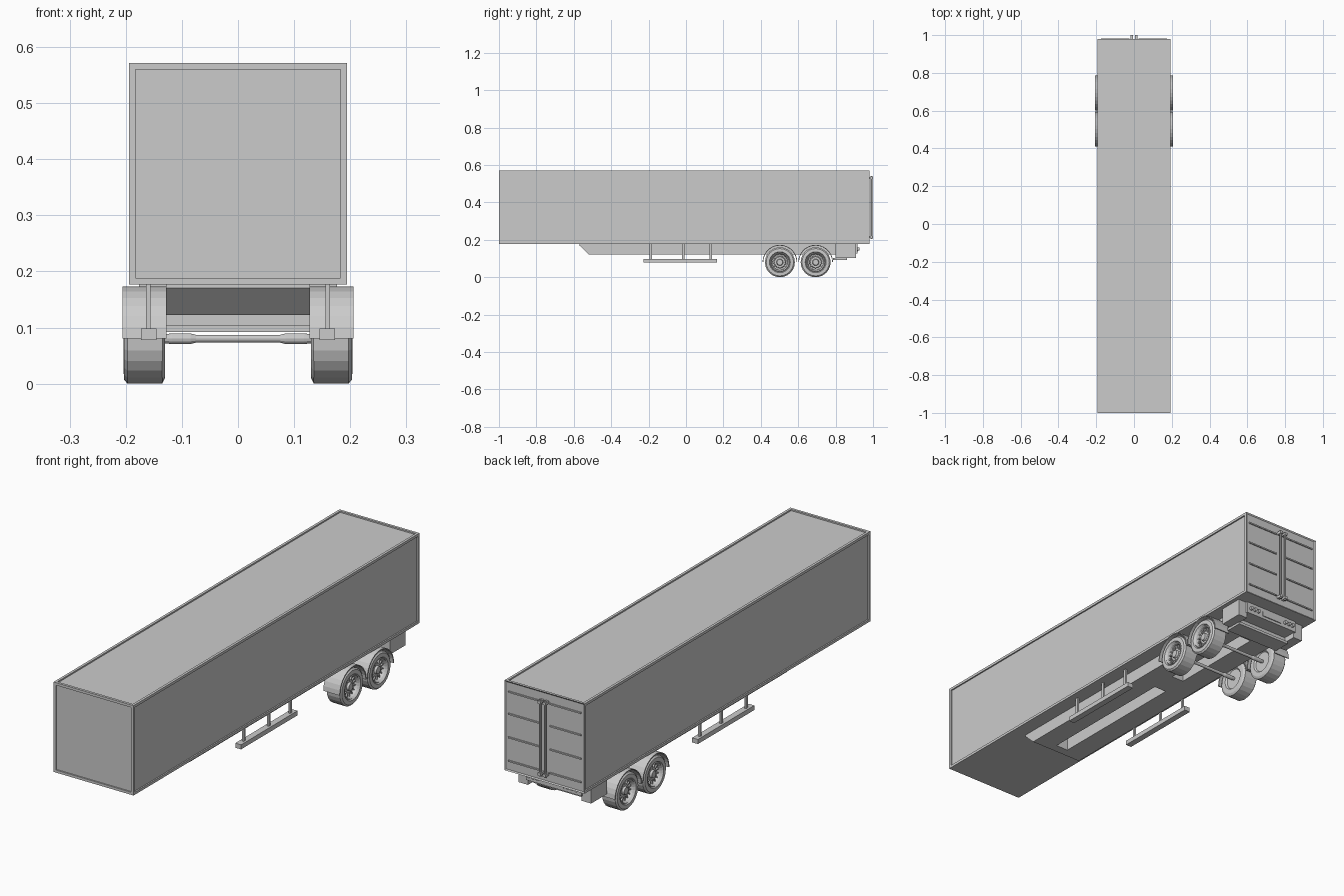
import bpy, bmesh, math
from mathutils import Vector, Matrix

if "Cube" in bpy.data.objects:
    bpy.data.objects.remove(bpy.data.objects["Cube"])


def finish(name, bm, mirror=False):
    bmesh.ops.recalc_face_normals(bm, faces=bm.faces[:])
    me = bpy.data.meshes.new(name)
    bm.to_mesh(me)
    bm.free()
    ob = bpy.data.objects.new(name, me)
    bpy.context.collection.objects.link(ob)
    if mirror:
        ob.modifiers.new("mirror", 'MIRROR').use_mirror_merge = False
    return ob


def add_box(bm, x, y, z):
    size = (x[1] - x[0], y[1] - y[0], z[1] - z[0])
    mid = Vector((sum(x) / 2, sum(y) / 2, sum(z) / 2))
    m = Matrix.Translation(mid) @ Matrix.Diagonal((*size, 1))
    return bmesh.ops.create_cube(bm, size=1, matrix=m)["verts"]


def boxes(name, items, mirror=False):
    bm = bmesh.new()
    for it in items:
        add_box(bm, *it)
    return finish(name, bm, mirror)


def extrude_x(name, profile, x0, x1, mirror=False):
    """Extrude a (y, z) outline across x."""
    bm = bmesh.new()
    f = bm.faces.new([bm.verts.new((x0, y, z)) for y, z in profile])
    ext = bmesh.ops.extrude_face_region(bm, geom=[f])["geom"]
    bmesh.ops.translate(bm, vec=(x1 - x0, 0, 0),
                        verts=[v for v in ext if isinstance(v, bmesh.types.BMVert)])
    bm.faces.ensure_lookup_table()
    return finish(name, bm, mirror)


def lathe_x(name, profile, y, z, steps, mirror=False):
    """Revolve an (x, radius) outline about a cross axle at y, z."""
    bm = bmesh.new()
    vs = [bm.verts.new((x, y, z - r)) for x, r in profile]
    es = [bm.edges.new(p) for p in zip(vs, vs[1:])]
    bmesh.ops.spin(bm, geom=vs + es, cent=(0, y, z), axis=(1, 0, 0),
                   angle=math.tau, steps=steps)
    bmesh.ops.remove_doubles(bm, verts=bm.verts[:], dist=1e-5)
    return finish(name, bm, mirror)


def rod(bm, y, z, x, r, depth, axis, n=12):
    rot = Matrix.Rotation(math.pi / 2, 4, axis) if axis in "XY" else Matrix()
    bmesh.ops.create_cone(bm, cap_ends=True, segments=n, radius1=r, radius2=r, depth=depth,
                          matrix=Matrix.Translation((x, y, z)) @ rot)


# Cargo box with recessed panels on every face but the floor
bm = bmesh.new()
add_box(bm, (-.194, .194), (-1, .98), (.177, .571))
bm.normal_update()
panels = [f for f in bm.faces if f.normal.z > -.5 and f.normal.y < .5]
rear = [f for f in bm.faces if f.normal.y > .5]
bmesh.ops.inset_individual(bm, faces=panels, thickness=.016)
for fs, d in ((panels, .006),):
    for f in fs:
        n = f.normal.copy()
        new = bmesh.ops.extrude_discrete_faces(bm, faces=[f])["faces"][0]
        bmesh.ops.translate(bm, vec=-n * d, verts=new.verts[:])
bmesh.ops.inset_individual(bm, faces=rear, thickness=.008)
bmesh.ops.translate(bm, vec=(0, -.004, 0), verts=rear[0].verts[:])
finish("cargo_box", bm)

# Rear doors: horizontal ribs, lock rods and their brackets
boxes("door_ribs", [((.024, .176), (.974, .981), (z - .003, z + .003))
                    for z in (.222, .325, .428, .525)], True)
bm = bmesh.new()
rod(bm, .992, .372, .012, .005, .336, "Z", 8)
for z in (.215, .53):
    add_box(bm, (.005, .019), (.974, 1.0), (z - .006, z + .006))
finish("door_lock_rods", bm, True)

# Chassis: two wide rails joined by cross plates, leaving two long slots
nose = [(-.57, .177), (-.57, .17), (-.52, .122)]
extrude_x("chassis_rail", nose + [(.81, .122), (.81, .177)], .03, .128, True)
extrude_x("chassis_front_plate", nose + [(-.48, .122), (-.48, .177)], -.03, .03)
boxes("chassis_cross_plates", [((-.03, .03), (.175, .29), (.122, .177)),
                               ((-.03, .03), (.74, .81), (.122, .177))])

# Side guards hung on three posts
boxes("side_guard", [((.145, .173), (-.226, .165), (.078, .098))] +
      [((.156, .164), (y - .006, y + .006), (.09, .178)) for y in (-.188, -.015, .132)], True)

# Wheels, axles and mudguards
tyre = [(.137, 0), (.137, .044), (.130, .05), (.130, .07), (.135, .08), (.197, .08),
        (.203, .073), (.204, .056), (.199, .052)]
rim = [(.199, .052), (.202, .049), (.197, .045), (.183, .041), (.181, .032), (.187, .028),
       (.187, .018), (.196, .015), (.196, 0)]
for tag, cy in (("front", .502), ("rear", .693)):
    cz = .08
    lathe_x(tag + "_tyre", tyre, cy, cz, 24, True)
    lathe_x(tag + "_rim", rim, cy, cz, 24, True)
    bm = bmesh.new()
    for i in range(14):
        vs = add_box(bm, (.180, .190), (cy - .0025, cy + .0025), (cz + .026, cz + .044))
        bmesh.ops.rotate(bm, verts=vs, cent=(0, cy, cz),
                         matrix=Matrix.Rotation(math.tau * i / 14, 3, 'X'))
    finish(tag + "_rim_spokes", bm, True)
    lathe_x(tag + "_axle", [(-.14, .007), (-.118, .0095), (-.085, .0095), (-.075, .007),
                            (.075, .007), (.085, .0095), (.118, .0095), (.14, .007)],
            cy, cz, 12)
    arc = [math.pi * i / 14 for i in range(15)]
    outer = [(cy + .093 * math.cos(a), cz + .093 * math.sin(a)) for a in arc]
    inner = [(cy + .089 * math.cos(a), cz + .089 * math.sin(a)) for a in reversed(arc)]
    extrude_x(tag + "_mudguard", outer + inner, .127, .206, True)

# Rear end: corner blocks, light bar and underrun bar
boxes("rear_corner_block", [((.13, .176), (.80, .908), (.102, .177))], True)
boxes("rear_light_bar", [((-.135, .135), (.80, .916), (.126, .177))])
boxes("underrun_bar", [((-.135, .135), (.785, .862), (.092, .104)),
                       ((-.135, .135), (.80, .85), (.10, .13))])
bm = bmesh.new()
for x in (.075, .095, .115):
    rod(bm, .920, .150, x, .008, .014, "X")
finish("tail_lights", bm, True)
boxes("rear_plate", [((-.05, .05), (.91, .920), (.138, .160))])
